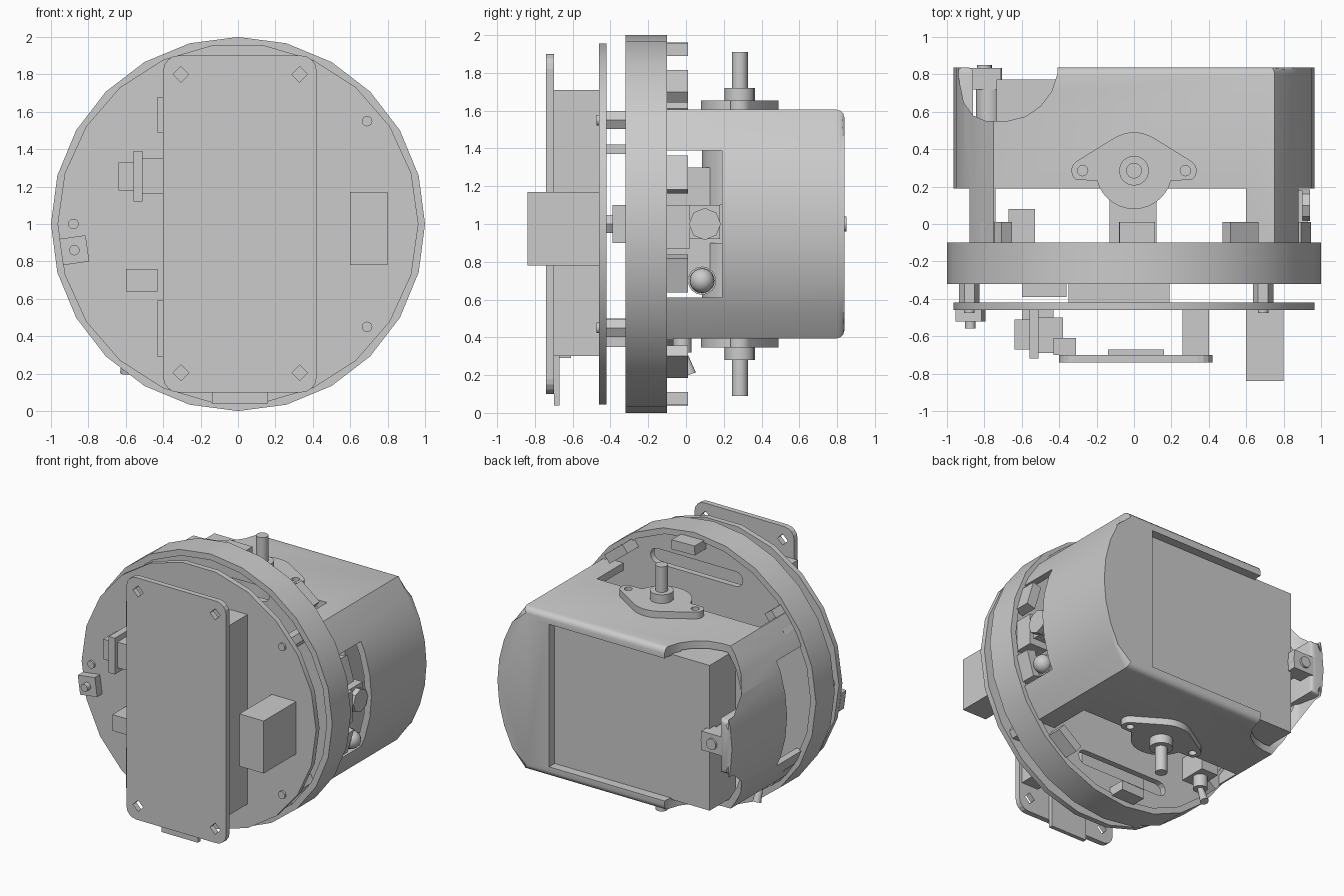
import bpy, bmesh, math
from mathutils import Matrix

if "Cube" in bpy.data.objects:
    bpy.data.objects.remove(bpy.data.objects["Cube"])

def finish(name, bm, smooth=False):
    bmesh.ops.recalc_face_normals(bm, faces=bm.faces)
    me = bpy.data.meshes.new(name)
    bm.to_mesh(me)
    bm.free()
    ob = bpy.data.objects.new(name, me)
    bpy.context.collection.objects.link(ob)
    if smooth:
        activate(ob)
        bpy.ops.object.shade_smooth_by_angle(angle=math.radians(32))
    return ob

def activate(ob):
    bpy.ops.object.select_all(action='DESELECT')
    ob.select_set(True)
    bpy.context.view_layer.objects.active = ob

def prism(name, pts, a, b, axis='y', smooth=False, bevel=0):
    """Extrude a 2D outline from a to b along an axis; bevel rounds the rim at b."""
    put = {'y': lambda p, t: (p[0], t, p[1]),
           'z': lambda p, t: (p[0], p[1], t),
           'x': lambda p, t: (t, p[0], p[1])}[axis]
    bm = bmesh.new()
    lo = [bm.verts.new(put(p, a)) for p in pts]
    hi = [bm.verts.new(put(p, b)) for p in pts]
    bm.faces.new(lo)
    cap = bm.faces.new(hi)
    n = len(pts)
    for i in range(n):
        bm.faces.new((lo[i], lo[(i + 1) % n], hi[(i + 1) % n], hi[i]))
    if bevel:
        bmesh.ops.bevel(bm, geom=list(cap.edges), offset=bevel, segments=3,
                        profile=0.5, affect='EDGES')
    return finish(name, bm, smooth)

def box(name, x, y, z):
    return prism(name, [(x[0], z[0]), (x[1], z[0]), (x[1], z[1]), (x[0], z[1])], *y)

def arc(cx, cy, r, a0, a1, n):
    return [(cx + r * math.cos(math.radians(a0 + (a1 - a0) * i / n)),
             cy + r * math.sin(math.radians(a0 + (a1 - a0) * i / n))) for i in range(n + 1)]

def circle(cx, cy, r, n=16):
    return arc(cx, cy, r, 0, 360, n)[:-1]

def cyl(name, c, r, a, b, axis='y', n=16):
    return prism(name, circle(c[0], c[1], r, n), a, b, axis, True)

def cut(ob, *cutters):
    for c in cutters:
        activate(ob)
        m = ob.modifiers.new('cut', 'BOOLEAN')
        m.operation, m.solver, m.object = 'DIFFERENCE', 'EXACT', c
        bpy.ops.object.modifier_apply(modifier='cut')
        bpy.data.objects.remove(c)

def resmooth(ob):
    activate(ob)
    bpy.ops.object.shade_smooth_by_angle(angle=math.radians(32))

def drum(r, h, n=6):
    """Circle outline with flat top and bottom at z = 1 +- h."""
    t = math.degrees(math.asin(h / r))
    return arc(0, 1, r, -t, t, n) + arc(0, 1, r, 180 - t, 180 + t, n)

def slot(z, half, r):
    return arc(half - r, z, r, -90, 90, 6) + arc(r - half, z, r, 90, 270, 6)

# base ring and floor with two wheel slots
ring = cyl('base_ring', (0, 1), 1.0, -0.32, -0.10, n=24)
cut(ring, cyl('c', (0, 1), 0.955, -0.5, 0.1, n=24))
resmooth(ring)
floor = cyl('base_floor', (0, 1), 0.965, -0.17, -0.125, n=24)
cut(floor, *[prism('c', slot(1 + s * 0.73, 0.38, 0.055), -0.3, 0) for s in (1, -1)])
resmooth(floor)

# front circuit disc, standoffs and screws
cyl('circuit_disc', (0, 1), 0.965, -0.46, -0.42, n=22)
for x, z in ((0.69, 1.55), (0.69, 0.45), (-0.88, 1.0)):
    cyl('standoff', (x, z), 0.055, -0.42, -0.15, n=6)
    cyl('standoff_screw', (x, z), 0.028, -0.475, -0.42)
box('disc_rear_connector', (-0.35, 0.19), (-0.42, -0.32), (1.37, 1.42))
box('disc_rear_header', (-0.35, 0.19), (-0.42, -0.32), (0.35, 0.50))
box('disc_rear_chip', (-0.60, -0.36), (-0.39, -0.32), (0.9, 1.1))

# main board with rounded corners and diamond mounting holes
outline = (arc(0.34, 1.82, 0.08, 0, 90, 4) + arc(-0.32, 1.82, 0.08, 90, 180, 4)
           + arc(-0.32, 0.18, 0.08, 180, 270, 4) + arc(0.34, 0.18, 0.08, 270, 360, 4))
board = prism('main_board', outline, -0.74, -0.70)
cut(board, *[prism('c', circle(x, z, 0.042, 4), -0.9, -0.5)
             for x in (-0.305, 0.33) for z in (0.205, 1.80)])

# connectors on board and disc
for name, x, y, z in (
        ('header_strip', (0.26, 0.40), (-0.70, -0.46), (0.30, 1.71)),
        ('upper_side_header', (-0.43, -0.31), (-0.70, -0.61), (1.49, 1.68)),
        ('lower_side_header', (-0.43, -0.31), (-0.70, -0.61), (0.29, 0.59)),
        ('usb_port', (-0.14, 0.16), (-0.70, -0.67), (0.04, 0.30)),
        ('jack_body', (-0.51, -0.38), (-0.69, -0.50), (1.16, 1.35)),
        ('jack_flange', (-0.56, -0.51), (-0.72, -0.46), (1.12, 1.39)),
        ('jack_plug', (-0.64, -0.56), (-0.67, -0.51), (1.18, 1.33)),
        ('small_socket', (-0.60, -0.43), (-0.62, -0.46), (0.64, 0.76)),
        ('tall_component', (0.60, 0.80), (-0.84, -0.46), (0.78, 1.17))):
    box(name, x, y, z)

# push button
prism('button_base', circle(-0.875, 0.86, 0.10, 4) and arc(-0.875, 0.86, 0.10, 53, 323, 3), -0.52, -0.46)
cyl('button_cap', (-0.875, 0.86), 0.028, -0.56, -0.52)

# edge sensors around the ring
def sensor(angle):
    bm = bmesh.new()
    bmesh.ops.create_cube(bm, size=1)
    bmesh.ops.transform(bm, verts=bm.verts, matrix=(
        Matrix.Translation((0, -0.055, 1)) @ Matrix.Rotation(math.radians(-angle), 4, 'Y')
        @ Matrix.Translation((0.925, 0, 0)) @ Matrix.Diagonal((0.07, 0.13, 0.19, 1))))
    finish('edge_sensor', bm)

for a in (16.5, 52, 89, 143, 217, 271, 308, 343.5):
    sensor(a)

# rear shell: flat-topped drum, hollow, with openings
shell = prism('rear_shell', drum(0.965, 0.605, 8), -0.12, 0.838, 'y', False, 0.04)
notch = [(-0.41, 0.95), (-0.41, 0.80), (-0.44, 0.71), (-0.50, 0.63), (-0.58, 0.575), (-0.68, 0.55),
         (-0.79, 0.55), (-0.86, 0.58), (-0.91, 0.65), (-0.937, 0.78), (-0.94, 0.95)]
cut(shell,
    prism('c', drum(0.915, 0.55, 8), -0.3, 0.70),
    box('c', (-0.74, 0.60), (-0.3, 0.19), (0.2, 1.8)),
    box('c', (0.58, 1.2), (-0.3, 0.19), (0.61, 1.39)),
    box('c', (-1.2, -0.58), (-0.3, 0.19), (0.61, 1.39)),
    prism('c', notch, 0.2, 1.8, 'z'),
    box('c', (-0.80, 0.54), (0.66, 1.0), (0.47, 1.53)))
resmooth(shell)
box('battery', (-0.735, 0.56), (0.46, 0.772), (0.46, 1.54))

# battery latch with screw
tip = arc(0, 1, 0.962, 168, 192, 4)
prism('battery_latch', [(-0.86, 1.20)] + tip + [(-0.86, 0.80)], 0.45, 0.838, 'y', True, 0.03)
box('latch_hook', (-0.90, -0.71), (0.72, 0.835), (0.93, 1.07))
cyl('latch_post', (-0.775, 1), 0.07, 0.5, 0.835)
cyl('latch_screw', (-0.80, 1), 0.04, 0.83, 0.85)

# drive motors with mounting flange, hub and shaft, mirrored top and bottom
flange = (arc(0.275, 0.285, 0.06, -55, 55, 6) + arc(0, 0.285, 0.205, 60, 120, 8)
          + arc(-0.275, 0.285, 0.06, 125, 235, 6) + arc(0, 0.285, 0.205, 195, 345, 14))
for s in (1, -1):
    f = prism('motor_flange', flange, 1 + s * 0.60, 1 + s * 0.655, 'z')
    cut(f, *[prism('c', circle(x, 0.285, 0.028, 12), 0.0, 2.0, 'z') for x in (-0.275, 0.275)])
    resmooth(f)
    axis = (0, 0.285)
    cyl('motor_body', axis, 0.20, 1 + s * 0.10, 1 + s * 0.605, 'z', 24)
    cyl('motor_hub', axis, 0.08, 1 + s * 0.65, 1 + s * 0.72, 'z')
    cyl('motor_shaft', axis, 0.042, 1 + s * 0.71, 1 + s * 0.91, 'z')
box('motor_bracket', (-0.13, 0.12), (-0.13, 0.19), (0.72, 1.30))

# side window fittings: light sensor block, dome and housing
box('side_block', (0.78, 0.93), (-0.12, 0.02), (0.87, 1.10))
prism('side_eye', circle(0.10, 1.0, 0.085, 8), 0.80, 0.94, 'x')
box('side_eye_mount', (0.76, 0.90), (0.0, 0.18), (0.92, 1.10))
cyl('dome_collar', (0.085, 0.70), 0.075, 0.72, 0.86, 'x')
bm = bmesh.new()
bmesh.ops.create_uvsphere(bm, u_segments=16, v_segments=10, radius=0.065,
                          matrix=Matrix.Translation((0.875, 0.085, 0.70)))
finish('dome', bm, True)

# toggle switch at the lower left
box('switch_body', (-0.67, -0.53), (-0.125, 0.08), (0.41, 0.58))
cyl('switch_collar', (-0.60, -0.02), 0.05, 0.32, 0.42, 'z')
bm = bmesh.new()
bmesh.ops.create_cone(bm, cap_ends=True, segments=12, radius1=0.03, radius2=0.02, depth=0.14,
                      matrix=Matrix.Translation((-0.60, 0.0, 0.27)) @ Matrix.Rotation(math.radians(20), 4, 'X'))
finish('switch_lever', bm, True)
